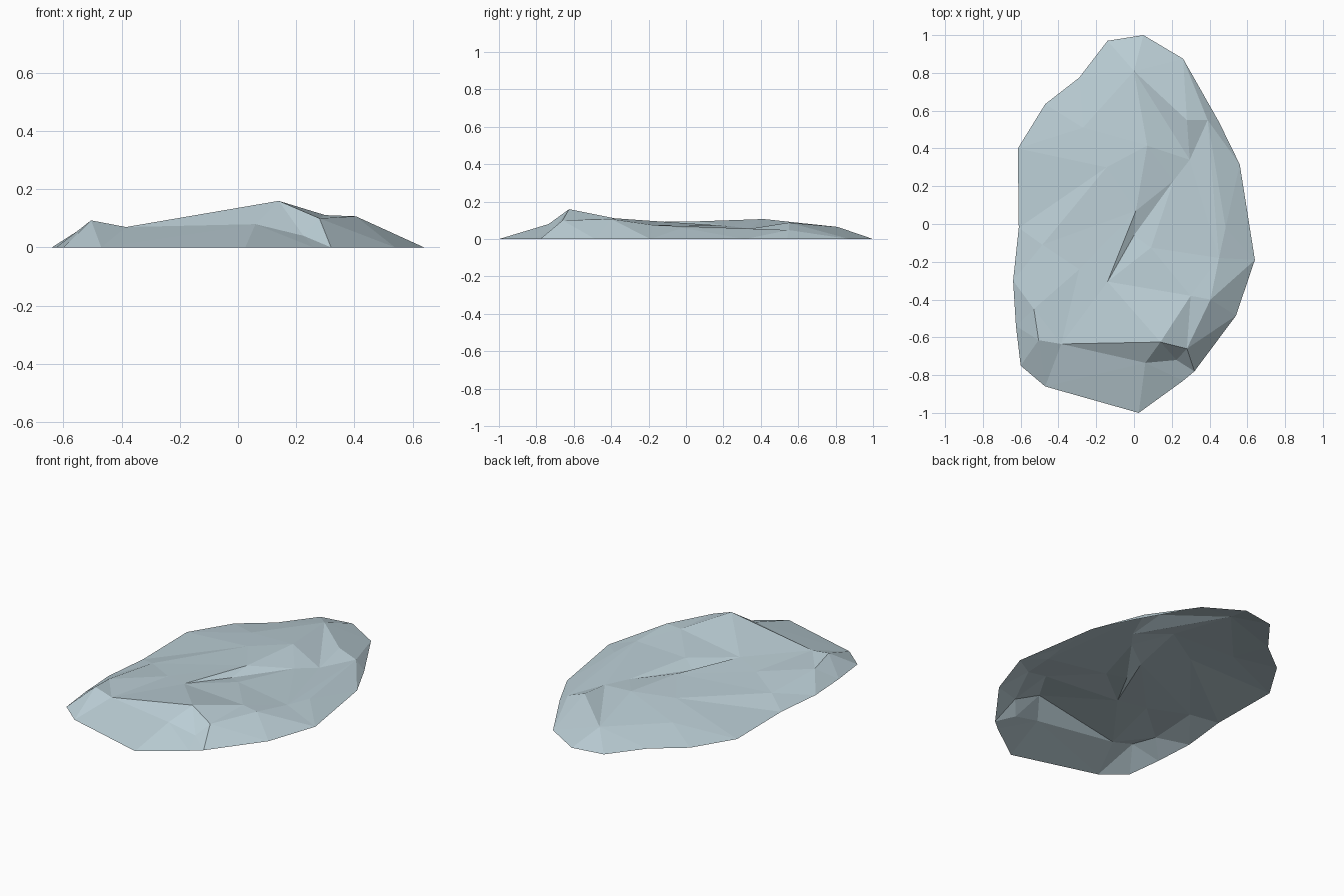
import bpy
from mathutils import Vector
from mathutils.geometry import delaunay_2d_cdt

if "Cube" in bpy.data.objects:
    bpy.data.objects.remove(bpy.data.objects["Cube"])

# Ground outline of the rock, counter-clockwise, at z = 0
outline = [(.05, 1), (-.14, .97), (-.29, .775), (-.47, .635), (-.615, .4), (-.61, -.02),
           (-.64, -.3), (-.625, -.54), (-.6, -.75), (-.47, -.86), (.025, -1), (.26, -.83),
           (.32, -.78), (.54, -.485), (.64, -.19), (.56, .315), (.45, .54), (.26, .875)]

# Crest lines: consecutive points become sharp edges
crests = [
    # front and right rim, round to the back tip
    [(-.53, -.45, .07), (-.505, -.615, .093), (-.385, -.635, .07), (.14, -.625, .16),
     (.28, -.66, .10), (.405, -.40, .107), (.45, -.18, .075), (.39, .55, .048),
     (.28, .55, .088), (0, .81, .065)],
    # central ridge
    [(.07, .415, .107), (.01, .07, .095), (-.14, -.305, .09)],
    # valley beside the ridge
    [(0, .81, .065), (.295, .34, .055), (.21, .23, .07), (0, -.06, .07)],
]
# Single bumps and hollows
bumps = [(.485, -.02, .06), (.30, -.38, .111), (.06, -.735, .08), (.225, -.72, .04),
         (.09, -.125, .093), (-.485, -.11, .045), (-.29, -.24, .07), (-.145, .30, .08),
         (-.27, .51, .048)]

pts = [Vector((x, y, 0)) for x, y in outline]
n = len(pts)
edges = [(i, (i + 1) % n) for i in range(n)]


def index_of(p):
    v = Vector(p)
    for i, q in enumerate(pts):
        if (q - v).length < 1e-5:
            return i
    pts.append(v)
    return len(pts) - 1


for line in crests:
    ids = [index_of(p) for p in line]
    edges += list(zip(ids, ids[1:]))
for p in bumps:
    index_of(p)

# Triangulate the facets, keeping outline and crests as edges
co, _, tris, *_ = delaunay_2d_cdt([p.xy for p in pts], edges, [], 1, 1e-5)
verts = [(c.x, c.y, min(pts, key=lambda p: (p.xy - c).length).z) for c in co]

# Open-bottomed faceted shell
mesh = bpy.data.meshes.new("rock_slab")
mesh.from_pydata(verts, [], [tuple(t) for t in tris])
mesh.update()
rock = bpy.data.objects.new("rock_slab", mesh)
bpy.context.collection.objects.link(rock)

mat = bpy.data.materials.new("pale blue grey stone")
mat.diffuse_color = (.5, .62, .67, 1)
mat.use_nodes = True
mat.node_tree.nodes["Principled BSDF"].inputs["Base Color"].default_value = mat.diffuse_color
mesh.materials.append(mat)
